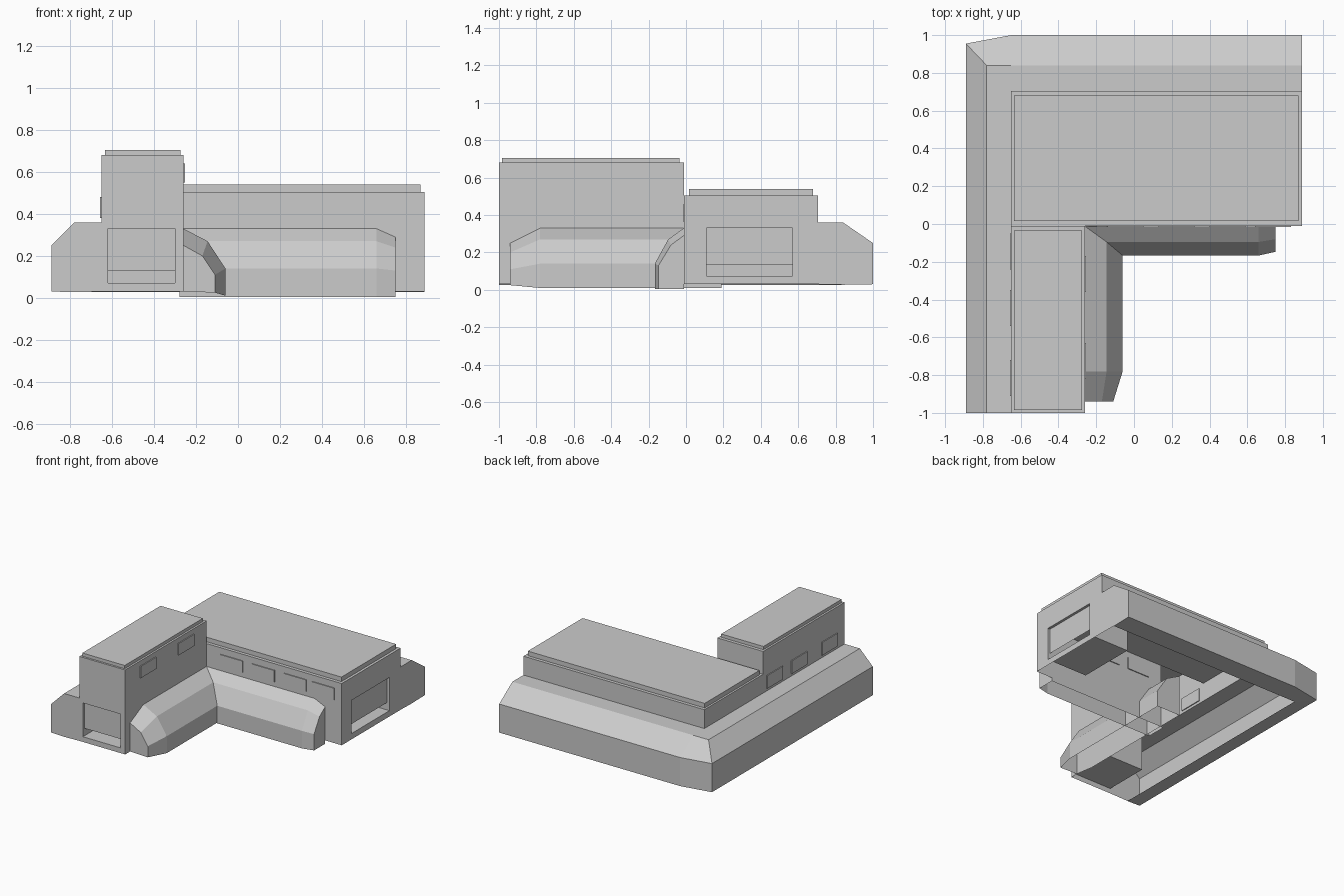
import bpy, bmesh

if "Cube" in bpy.data.objects:
    bpy.data.objects.remove(bpy.data.objects["Cube"])

T = 0.007            # window projection from the wall
BASE, BANK = 0.03, 0.36


def make(name, faces):
    """Object from a list of faces, each a list of points; shared points are merged."""
    bm = bmesh.new()
    for f in faces:
        bm.faces.new([bm.verts.new(p) for p in f])
    bmesh.ops.remove_doubles(bm, verts=bm.verts, dist=0.0005)
    bmesh.ops.dissolve_degenerate(bm, edges=bm.edges, dist=0.0005)
    bmesh.ops.recalc_face_normals(bm, faces=bm.faces)
    me = bpy.data.meshes.new(name)
    bm.to_mesh(me)
    bm.free()
    ob = bpy.data.objects.new(name, me)
    bpy.context.collection.objects.link(ob)
    return ob


def box(name, x0, x1, y0, y1, z0, z1):
    bpy.ops.mesh.primitive_cube_add(size=1, location=((x0+x1)/2, (y0+y1)/2, (z0+z1)/2))
    ob = bpy.context.object
    ob.name = name
    ob.scale = (x1-x0, y1-y0, z1-z0)


def wall_x(x, y0, y1, z0, z1):
    return [(x, y0, z0), (x, y1, z0), (x, y1, z1), (x, y0, z1)]


def wall_y(y, x0, x1, z0, z1):
    return [(x0, y, z0), (x1, y, z0), (x1, y, z1), (x0, y, z1)]


def roof(z, x0, x1, y0, y1):
    return [(x0, y0, z), (x1, y0, z), (x1, y1, z), (x0, y1, z)]


def loft(stations, cap_start=False, cap_end=False):
    """Skin equal-length cross-sections, optionally capping the ends."""
    faces = []
    for a, b in zip(stations, stations[1:]):
        for i in range(len(a) - 1):
            q = []
            for p in (a[i], a[i+1], b[i+1], b[i]):
                if p not in q:
                    q.append(p)
            if len(q) > 2:
                faces.append(q)
    if cap_start:
        faces.append(list(stations[0]))
    if cap_end:
        faces.append(list(stations[-1]))
    return faces


def door_wall(outer, hole, depth, place):
    """Wall with a doorway, the bay behind it and a part-raised door."""
    (u0, u1, z0, z1), (a, b, c, e) = outer, hole
    O = [(u0, z0), (u1, z0), (u1, z1), (u0, z1)]
    H = [(a, c), (b, c), (b, e), (a, e)]
    at = lambda p, d: place(p[0], d, p[1])
    wall, bay = [], []
    for i in range(4):
        j = (i + 1) % 4
        wall.append([at(O[i], 0), at(O[j], 0), at(H[j], 0), at(H[i], 0)])
        bay.append([at(H[i], 0), at(H[j], 0), at(H[j], depth), at(H[i], depth)])
    bay.append([at(p, depth) for p in H])
    door = [[at(p, 0.02) for p in ((a, c + 0.057), (b, c + 0.057), (b, e), (a, e))]]
    return wall, bay, door


# Tall wing: front wall with doorway, open underneath
X0, X1 = -0.65, -0.26
wall, bay, door = door_wall((X0, X1, BASE, 0.68), (-0.62, -0.30, 0.07, 0.33), 0.35,
                            lambda u, d, z: (u, -1 + d, z))
make("tall_wing", wall + [
    wall_x(X1, -1, -0.01, BASE, 0.68),
    wall_x(X0, -1, -0.01, BANK, 0.68),
    wall_y(-0.01, X0, X1, 0.505, 0.68),
    roof(0.68, X0, X1, -1, -0.01)])
make("front_bay", bay)
make("front_door", door)
box("tall_roof_slab", -0.635, -0.275, -0.985, -0.035, 0.675, 0.705)

# Long wing: right wall with doorway
wall, bay, door = door_wall((-0.01, 0.705, BASE, 0.505), (0.11, 0.57, 0.075, 0.33), 0.35,
                            lambda u, d, z: (0.89 - d, u, z))
make("long_wing", wall + [
    wall_y(-0.01, X1, 0.89, BASE, 0.505),
    wall_x(X0, -0.01, 0.705, BANK, 0.505),
    wall_y(0.705, X0, 0.89, BANK, 0.505),
    roof(0.505, X0, 0.89, -0.01, 0.705)])
make("right_bay", bay)
make("right_door", door)
box("long_roof_slab", -0.635, 0.87, 0.015, 0.68, 0.50, 0.54)


# Outer sloped annex wrapping the left and back sides, with a lip underneath
def annex(outer, mid, inner):
    return [(*mid, BASE - 0.003), (*outer, BASE), (*outer, 0.25), (*mid, BANK), (*inner, BANK)]


stations = [
    annex((-0.89, -1), (-0.78, -1), (-0.65, -1)),
    annex((-0.89, 0.955), (-0.78, 0.84), (-0.65, 0.705)),
    annex((-0.65, 1), (-0.65, 0.84), (-0.65, 0.705)),
    annex((0.89, 1), (0.89, 0.84), (0.89, 0.705))]
faces = loft(stations)
faces.append(stations[0] + [(-0.65, -1, BASE)])
faces.append(stations[-1] + [(0.89, 0.705, BASE)])
make("outer_annex", faces)

# Inner faceted canopies, meeting in a valley at the inside corner
sec = [(-0.26, 0.01), (-0.26, 0.33), (-0.145, 0.27), (-0.06, 0.14), (-0.06, 0.01)]
tip = [(-0.26, 0.03), (-0.26, 0.25), (-0.17, 0.20), (-0.11, 0.11), (-0.11, 0.025)]
make("left_canopy", loft([[(x, y, z) for x, z in s] for s, y in
                          ((sec, 0.19), (sec, -0.78), (tip, -0.94))], True, True))
sec = [(-0.012, 0.005), (-0.012, 0.33), (-0.095, 0.27), (-0.167, 0.14), (-0.167, 0.005)]
tip = [(-0.012, 0.005), (-0.012, 0.29), (-0.08, 0.24), (-0.147, 0.13), (-0.147, 0.005)]
make("right_canopy", loft([[(x, y, z) for y, z in s] for s, x in
                           ((sec, -0.28), (sec, 0.66), (tip, 0.75))], True, True))

# Window panels standing slightly proud of the walls
for i, x in enumerate((-0.14, 0.13, 0.40, 0.64)):
    box(f"court_window_{i}", x, x + 0.19, -0.01 - T, -0.01 + T, 0.365, 0.455)
for i, y in enumerate((-0.82, -0.36)):
    box(f"tall_right_window_{i}", X1 - T, X1 + T, y, y + 0.19, 0.55, 0.64)
for i, y in enumerate((-0.91, -0.54, -0.24)):
    box(f"tall_left_window_{i}", X0 - T, X0 + T, y, y + 0.19, 0.38, 0.48)
